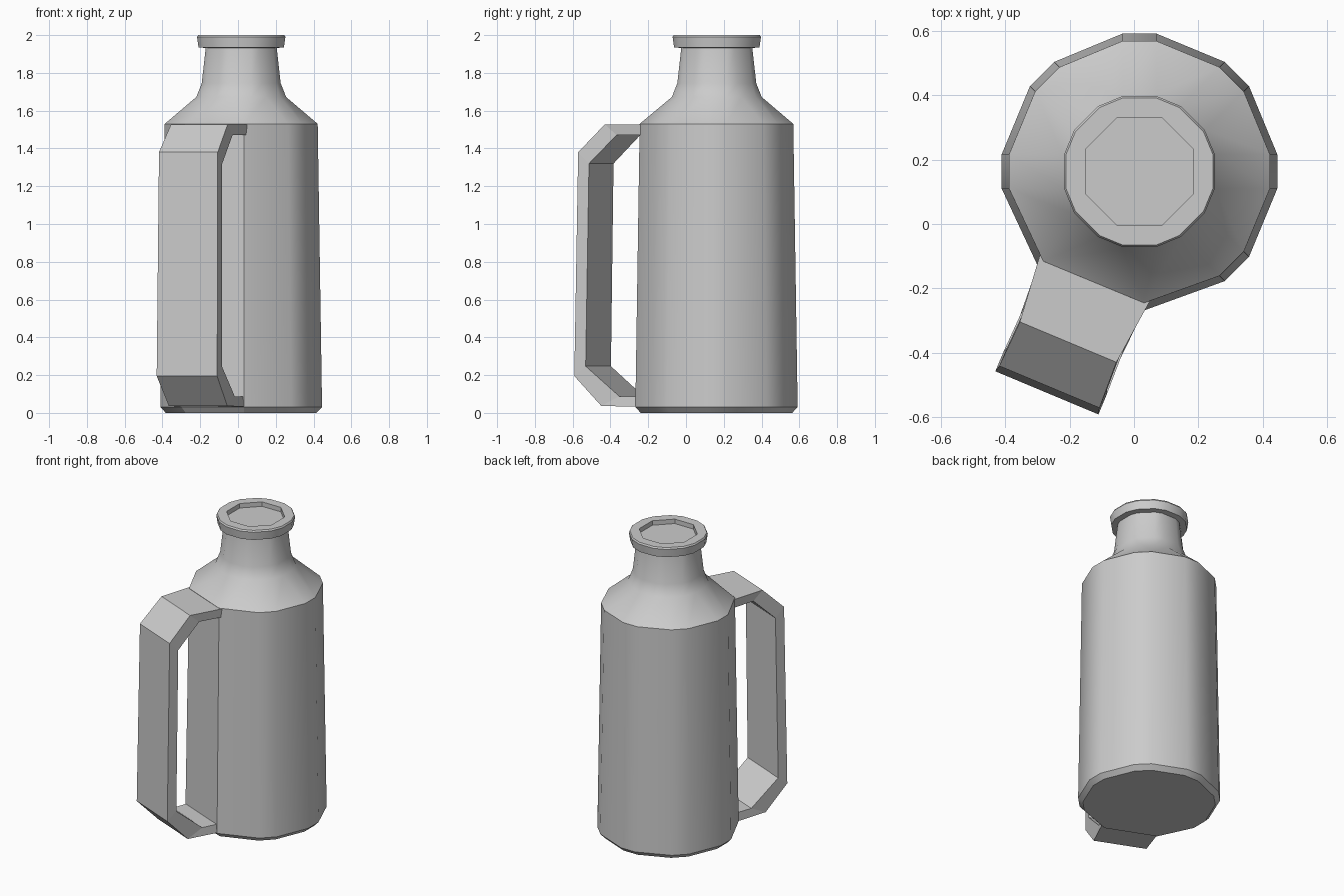
import bpy, bmesh
from math import radians, cos, sin, tan, atan2, hypot
from mathutils import Vector

if "Cube" in bpy.data.objects:
    bpy.data.objects.remove(bpy.data.objects["Cube"])

CX, CY = 0.017, 0.163
B = 0.053


def make_object(name, bm):
    bmesh.ops.remove_doubles(bm, verts=bm.verts, dist=1e-4)
    bmesh.ops.recalc_face_normals(bm, faces=bm.faces)
    mesh = bpy.data.meshes.new(name)
    bm.to_mesh(mesh)
    bm.free()
    ob = bpy.data.objects.new(name, mesh)
    bpy.context.collection.objects.link(ob)
    return ob


def ring(bm, a, z, b=B, merged=False):
    """Bevelled octagon; the two corners at the handle stay unbevelled when merged."""
    verts = []
    r, half = hypot(a, b), atan2(b, a)
    for k in range(8):
        for s in (-1, 1):
            t = radians(45 * k) + s * half
            if merged and k == 5:
                t = radians(223)
            if merged and k == 6:
                t = radians(272)
            verts.append(bm.verts.new((CX + r * cos(t), CY + r * sin(t), z)))
    return verts


# Bottle: lofted body, shoulder, neck, lip and shallow recess in the top
bm = bmesh.new()
T = tan(radians(22.5))
rings = [ring(bm, a, z, merged=True) for a, z in
         ((0.399, 0), (0.428, 0.03), (0.405, 1.53))]
rings += [ring(bm, a, z) for a, z in
          ((0.238, 1.672), (0.209, 1.745), (0.188, 1.932),
           (0.226, 1.935), (0.234, 1.99), (0.228, 2.0))]
rings += [ring(bm, 0.167, z, b=0.167 * T) for z in (2.0, 1.97)]
for lo, hi in zip(rings, rings[1:]):
    for i in range(16):
        j = (i + 1) % 16
        bm.faces.new((lo[i], lo[j], hi[j], hi[i]))
bm.faces.new(rings[0][::-1])
bm.faces.new(rings[-1])
bottle = make_object("bottle", bm)
bpy.context.view_layer.objects.active = bottle
bottle.select_set(True)
bpy.ops.object.shade_smooth_by_angle(angle=radians(30))

# Handle: angular strap set on the front left face (distance, height, width)
outer = ((0.36, 1.528, 0.37), (0.574, 1.528, 0.325), (0.725, 1.38, 0.337),
         (0.745, 0.195, 0.347), (0.593, 0.037, 0.335), (0.37, 0.032, 0.36))
inner = ((0.36, 1.47, 0.36), (0.508, 1.47, 0.325), (0.663, 1.32, 0.337),
         (0.68, 0.247, 0.347), (0.49, 0.088, 0.335), (0.37, 0.088, 0.35))
ang = radians(247.3)
out = Vector((cos(ang), sin(ang), 0))
side = Vector((-sin(ang), cos(ang), 0))
bm = bmesh.new()
sections = []
for o, i in zip(outer, inner):
    sections.append([bm.verts.new(Vector((CX, CY, z)) + out * r + side * s * w / 2)
                     for (r, z, w), s in ((o, -1), (o, 1), (i, 1), (i, -1))])
for p, q in zip(sections, sections[1:]):
    for k in range(4):
        n = (k + 1) % 4
        bm.faces.new((p[k], p[n], q[n], q[k]))
bm.faces.new(sections[0])
bm.faces.new(sections[-1][::-1])
make_object("handle", bm)
